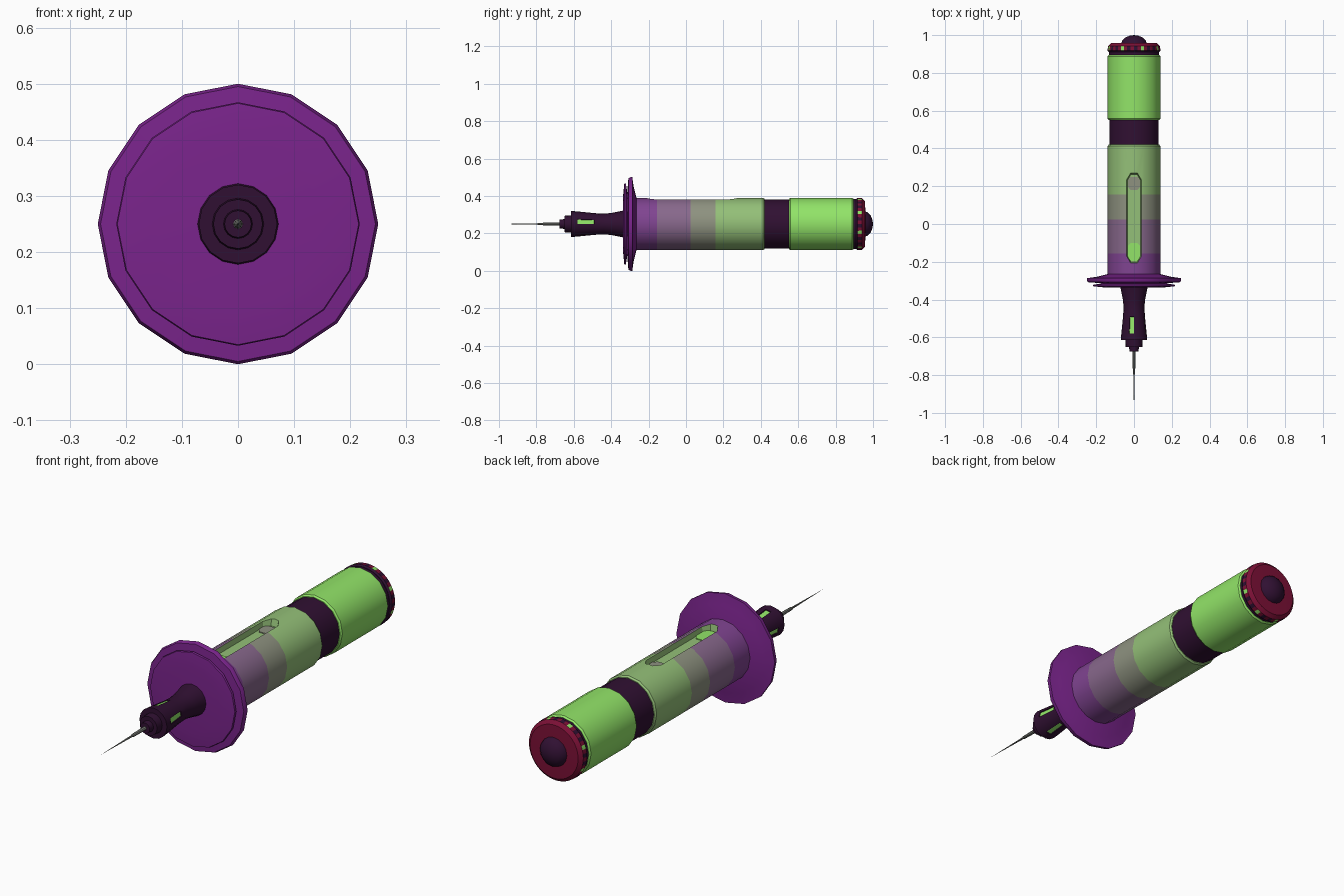
import bpy, bmesh, math

if "Cube" in bpy.data.objects:
    bpy.data.objects.remove(bpy.data.objects["Cube"])

# ---- flat colours, given as sRGB and converted to linear ----
def lin(c):
    c /= 255
    return c / 12.92 if c <= 0.04045 else ((c + 0.055) / 1.055) ** 2.4

PALETTE = [("flange_purple", (122, 36, 140)), ("dark_plum", (48, 16, 50)),
           ("barrel_purple", (128, 68, 145)), ("mauve", (136, 104, 140)),
           ("warm_grey", (142, 146, 128)), ("sage", (148, 192, 120)),
           ("bright_green", (146, 228, 104)), ("dark_red", (124, 16, 54)),
           ("needle_grey", (125, 128, 122))]
MATS = []
for name, rgb in PALETTE:
    m = bpy.data.materials.new(name)
    m.diffuse_color = (*[lin(c) for c in rgb], 1)
    m.use_nodes = True
    m.node_tree.nodes["Principled BSDF"].inputs["Base Color"].default_value = m.diffuse_color
    MATS.append(m)
PURPLE, DARK, BPURPLE, MAUVE, GREY, SAGE, GREEN, RED, NEEDLE = range(9)
AXIS_Z = 0.25


def finish(bm, name, smooth=True):
    bmesh.ops.recalc_face_normals(bm, faces=bm.faces)
    me = bpy.data.meshes.new(name)
    bm.to_mesh(me)
    bm.free()
    ob = bpy.data.objects.new(name, me)
    bpy.context.collection.objects.link(ob)
    for m in MATS:
        me.materials.append(m)
    if smooth:
        bpy.ops.object.select_all(action='DESELECT')
        ob.select_set(True)
        bpy.context.view_layer.objects.active = ob
        bpy.ops.object.shade_smooth_by_angle(angle=math.radians(30))
    return ob


def lathe(name, profile, rule, seg=16, inset=None):
    """Spin (y, radius) points round the long axis; rule(step, side) gives the colour."""
    bm = bmesh.new()
    rings = []
    for y, r in profile:
        if r == 0:
            rings.append([bm.verts.new((0, y, AXIS_Z))] * seg)
        else:
            rings.append([bm.verts.new((r * math.cos(2 * math.pi * i / seg), y,
                                        AXIS_Z + r * math.sin(2 * math.pi * i / seg)))
                          for i in range(seg)])
    marked = []
    for s in range(len(rings) - 1):
        a, b = rings[s], rings[s + 1]
        for i in range(seg):
            j = (i + 1) % seg
            vs = list(dict.fromkeys([a[i], a[j], b[j], b[i]]))
            f = bm.faces.new(vs)
            f.material_index = rule(s, i)
            if inset and inset(s, i):
                marked.append(f)
    bmesh.ops.recalc_face_normals(bm, faces=bm.faces)
    if marked:  # sunken windows
        bmesh.ops.inset_individual(bm, faces=marked, thickness=0.002, depth=-0.004)
        for f in marked:
            f.material_index = GREEN
    return finish(bm, name)


def prism(name, bottom, top, z0, z1, mat, smooth=False):
    bm = bmesh.new()
    lo = [bm.verts.new((x, y, z0)) for x, y in bottom]
    hi = [bm.verts.new((x, y, z1)) for x, y in top]
    bm.faces.new(lo)
    bm.faces.new(hi)
    n = len(lo)
    for i in range(n):
        bm.faces.new((lo[i], lo[(i + 1) % n], hi[(i + 1) % n], hi[i]))
    for f in bm.faces:
        f.material_index = mat
    return finish(bm, name, smooth)


def slot_outline(w, y0, y1, c, e):
    return [(e, y0), (w, y0 + c), (w, y1 - c), (e, y1),
            (-e, y1), (-w, y1 - c), (-w, y0 + c), (-e, y0)]


# needle: stepped base, thin tapering tip
lathe("needle", [(-0.66, 0), (-0.66, 0.009), (-0.765, 0.007), (-0.77, 0.0045), (-1.0, 0)],
      lambda s, i: NEEDLE, 8)

# nozzle grip with four sunken green windows
lathe("nozzle_grip", [(-0.675, 0), (-0.675, 0.024), (-0.65, 0.026), (-0.65, 0.044), (-0.615, 0.046),
                      (-0.615, 0.07), (-0.58, 0.067), (-0.49, 0.058), (-0.44, 0.055),
                      (-0.40, 0.059), (-0.335, 0.072), (-0.325, 0)],
      lambda s, i: DARK, 16, lambda s, i: s == 6 and i % 4 == 0)

# double guard disc
lathe("guard_disc", [(-0.33, 0), (-0.337, 0.144), (-0.33, 0.215), (-0.322, 0.217), (-0.314, 0.17),
                     (-0.308, 0.245), (-0.297, 0.25), (-0.287, 0.25), (-0.28, 0.20),
                     (-0.265, 0.14), (-0.265, 0)],
      lambda s, i: PURPLE)

# front barrel in four colour bands
bands = [BPURPLE, BPURPLE, MAUVE, GREY, SAGE, SAGE, SAGE]
barrel = lathe("front_barrel", [(-0.27, 0), (-0.27, 0.14), (-0.155, 0.14), (0.025, 0.14),
                                (0.157, 0.14), (0.412, 0.14), (0.42, 0.134), (0.42, 0)],
               lambda s, i: bands[s])

# long viewing slot cut into the top of the barrel
cutter = prism("slot_cutter", slot_outline(0.034, -0.2, 0.262, 0.03, 0.016),
               slot_outline(0.044, -0.21, 0.276, 0.038, 0.02), 0.358, 0.41, SAGE)
cutter.hide_render = True
mod = barrel.modifiers.new("slot", 'BOOLEAN')
mod.object = cutter
mod.operation = 'DIFFERENCE'
mod.solver = 'EXACT'
bpy.ops.object.select_all(action='DESELECT')
barrel.select_set(True)
bpy.context.view_layer.objects.active = barrel
bpy.ops.object.modifier_apply(modifier=mod.name)
bpy.data.objects.remove(cutter)

# coloured plates on the slot floor
for name, y0, y1, mat in (("slot_fluid_plate", -0.195, -0.10, GREEN),
                          ("slot_stopper_plate", 0.18, 0.25, GREY)):
    rim = slot_outline(0.033, y0, y1, 0.018, 0.018)
    prism(name, rim, rim, 0.356, 0.362, mat)

# dark collar and rear barrel
lathe("collar", [(0.41, 0), (0.41, 0.131), (0.56, 0.131), (0.56, 0)], lambda s, i: DARK)
lathe("rear_barrel", [(0.55, 0), (0.55, 0.134), (0.558, 0.14), (0.888, 0.14),
                      (0.896, 0.134), (0.896, 0)], lambda s, i: GREEN)

# end cap: dark seat, ticked rim, red face, dark button
lathe("cap_seat", [(0.89, 0), (0.89, 0.133), (0.915, 0.133), (0.915, 0)], lambda s, i: DARK)
ticks = [RED, DARK, RED, GREEN, RED, DARK]
lathe("cap_dial", [(0.91, 0), (0.91, 0.134), (0.918, 0.14), (0.942, 0.138), (0.957, 0.122), (0.962, 0)],
      lambda s, i: ticks[i % 6] if s == 2 else (DARK if s < 2 else RED), 48)
lathe("cap_button", [(0.955, 0), (0.955, 0.068), (0.972, 0.062), (0.988, 0.045), (0.997, 0.022), (1.0, 0)],
      lambda s, i: DARK)
